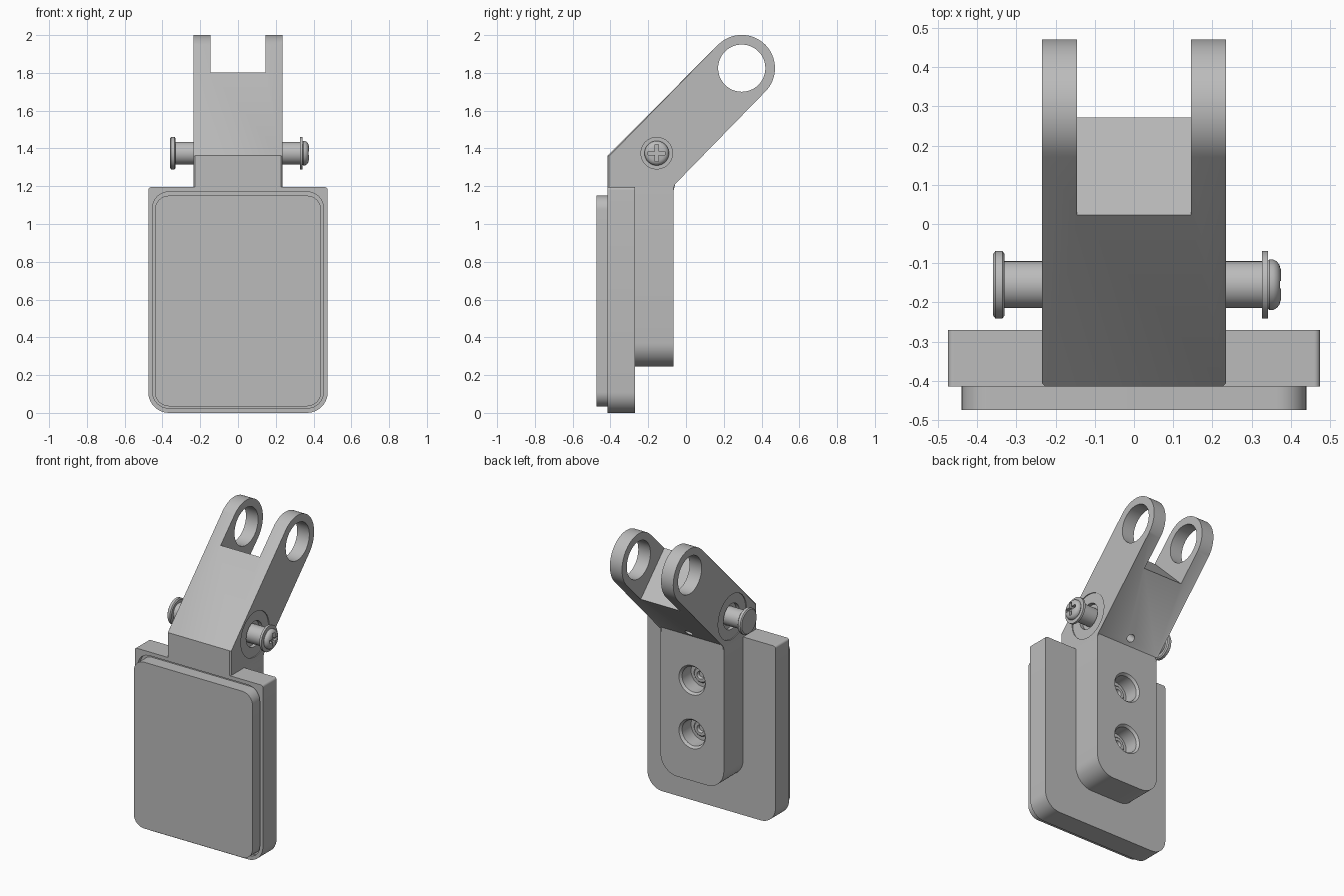
import bpy, bmesh, math
from mathutils import Vector

cube = bpy.data.objects.get("Cube")
if cube:
    bpy.data.objects.remove(cube, do_unlink=True)

grey = bpy.data.materials.new("plain grey")
grey.use_nodes = True
COLOUR = (0.5, 0.5, 0.5, 1)
grey.diffuse_color = COLOUR
next(n for n in grey.node_tree.nodes if n.type == 'BSDF_PRINCIPLED').inputs["Base Color"].default_value = COLOUR


def finish(name, bm):
    bmesh.ops.recalc_face_normals(bm, faces=bm.faces)
    mesh = bpy.data.meshes.new(name)
    bm.to_mesh(mesh)
    bm.free()
    mesh.materials.append(grey)
    ob = bpy.data.objects.new(name, mesh)
    bpy.context.collection.objects.link(ob)
    return ob


def prism(name, pts, axis, lo, hi, chamfer=0, keep=lambda v, h: True):
    """Extrude a 2D profile along x (points are y,z) or y (points are x,z)."""
    bm = bmesh.new()
    place = (lambda a, b, h: (h, a, b)) if axis == 'x' else (lambda a, b, h: (a, h, b))
    rings = [[bm.verts.new(place(a, b, h)) for a, b in pts] for h in (lo, hi)]
    caps = [bm.faces.new(r) for r in rings]
    n = len(pts)
    for i in range(n):
        j = (i + 1) % n
        bm.faces.new((rings[0][i], rings[0][j], rings[1][j], rings[1][i]))
    if chamfer:
        k = 0 if axis == 'x' else 1
        edges = [e for f in caps for e in f.edges
                 if keep((e.verts[0].co + e.verts[1].co) / 2, e.verts[0].co[k])]
        bmesh.ops.bevel(bm, geom=edges, offset=chamfer, segments=1, affect='EDGES')
    return finish(name, bm)


def lathe(name, profile, origin, direction, steps=48):
    """Turn (height, radius) pairs around an axis, with flat end caps."""
    bm = bmesh.new()
    q = Vector(direction).to_track_quat('Z', 'Y')
    rings = []
    for h, r in profile:
        rings.append([bm.verts.new(Vector(origin) + q @ Vector((
            r * math.cos(math.tau * i / steps), r * math.sin(math.tau * i / steps), h)))
            for i in range(steps)])
    for a, b in zip(rings, rings[1:]):
        for i in range(steps):
            j = (i + 1) % steps
            bm.faces.new((a[i], a[j], b[j], b[i]))
    bm.faces.new(rings[0])
    bm.faces.new(rings[-1])
    return finish(name, bm)


def arc(cx, cz, r, start, end, steps=10):
    return [(cx + r * math.cos(math.radians(start + (end - start) * i / steps)),
             cz + r * math.sin(math.radians(start + (end - start) * i / steps)))
            for i in range(steps + 1)]


def rounded(w, z0, z1, r_bottom, r_top):
    """Rounded rectangle of half width w."""
    rb, rt = r_bottom, r_top
    return (arc(-w + rb, z0 + rb, rb, 180, 270) + arc(w - rb, z0 + rb, rb, 270, 360)
            + arc(w - rt, z1 - rt, rt, 0, 90) + arc(-w + rt, z1 - rt, rt, 90, 180))


def cut(ob, cutters):
    for c in cutters:
        c.hide_render = True
        m = ob.modifiers.new("cut", 'BOOLEAN')
        m.operation, m.solver, m.object = 'DIFFERENCE', 'EXACT', c
    bpy.context.view_layer.update()
    dg = bpy.context.evaluated_depsgraph_get()
    mesh = bpy.data.meshes.new_from_object(ob.evaluated_get(dg))
    ob.modifiers.clear()
    ob.data = mesh
    for c in cutters:
        bpy.data.objects.remove(c, do_unlink=True)


PIN = (-0.155, 1.375)      # y, z of the cross pin
EYE = (0.295, 1.825)       # y, z of the eye holes
HOLES = (0.56, 0.92)       # heights of the screw holes

# Backing plate with a shallow pocket for the pad
plate = prism("backing_plate", rounded(0.475, 0, 1.195, 0.11, 0.015), 'y', -0.415, -0.27,
              0.014, lambda v, h: h > -0.3)
cut(plate, [prism("pocket_cutter", rounded(0.452, 0.025, 1.17, 0.085, 0.085), 'y', -0.5, -0.39)])
pad = prism("front_pad", rounded(0.44, 0.035, 1.15, 0.075, 0.075), 'y', -0.475, -0.385)

# Mounting leg with two counterbored screw holes
leg = prism("mounting_leg", rounded(0.235, 0.245, 1.205, 0.125, 0.003), 'y', -0.275, -0.065,
            0.01, lambda v, h: h > -0.1 and v.z < 1.2)
cut(leg, [lathe("bore_cutter", [(-0.02, 0.115), (0.015, 0.085), (0.11, 0.085)],
                (0, -0.065, z), (0, -1, 0)) for z in HOLES])
screws = [lathe("leg_screw", [(-0.01, 0.052), (0.015, 0.052), (0.022, 0.045),
                              (0.022, 0.026), (0.004, 0.02)],
                (0, -0.175, z), (0, 1, 0), 32) for z in HOLES]

# Angled arm: neck, 45 degree beam and rounded end
arm_profile = ([(-0.415, 1.18), (-0.065, 1.18), (-0.065, 1.215)]
               + arc(*EYE, 0.176, -45, 135, 32) + [(-0.415, 1.362)])
arm = prism("forked_arm", arm_profile, 'x', -0.235, 0.235, 0.008,
            lambda v, h: v.z > 1.19)
cutters = [
    prism("slot_cutter", [(-0.075, 1.90), (0.38, 1.445), (0.98, 2.045), (0.525, 2.5)],
          'x', -0.145, 0.145),
    lathe("eye_cutter", [(-0.4, 0.125), (0.4, 0.125)], (0, *EYE), (1, 0, 0), 64),
    lathe("set_screw_cutter", [(-0.03, 0.026), (0.08, 0.026)],
          (0, -0.03, 1.25), (0, -1, 1), 24)]
for s in (-1, 1):
    cutters.append(lathe("boss_cutter", [(-0.03, 0.085), (-0.006, 0.085), (-0.006, 0.15), (0.05, 0.15)],
                         (s * 0.235, *PIN), (s, 0, 0)))
cut(arm, cutters)

# Cross pin with a flat head on one end, washer and cross-slotted screw on the other
pin = lathe("cross_pin", [(-0.335, 0.06), (0.33, 0.06)], (0, *PIN), (1, 0, 0))
pin_head = lathe("pin_flat_head", [(0.33, 0.078), (0.336, 0.086), (0.354, 0.086), (0.36, 0.078)],
                 (0, *PIN), (-1, 0, 0))
washer = lathe("pin_washer", [(0.327, 0.086), (0.342, 0.086)], (0, *PIN), (1, 0, 0))
screw = lathe("pin_screw_head", [(0.34, 0.06), (0.346, 0.065), (0.356, 0.064), (0.365, 0.059),
                                 (0.371, 0.051), (0.375, 0.04)], (0, *PIN), (1, 0, 0))


def bar(w, h):
    y, z = PIN
    return prism("slot_bar", [(y - w, z - h), (y + w, z - h), (y + w, z + h), (y - w, z + h)],
                 'x', 0.355, 0.4)


cut(screw, [bar(0.045, 0.01), bar(0.01, 0.045)])

# Smooth curved surfaces while keeping edges crisp
for ob in [plate, pad, leg, arm, pin, pin_head, washer, screw] + screws:
    bpy.ops.object.select_all(action='DESELECT')
    ob.select_set(True)
    bpy.context.view_layer.objects.active = ob
    bpy.ops.object.shade_smooth_by_angle(angle=math.radians(30))
